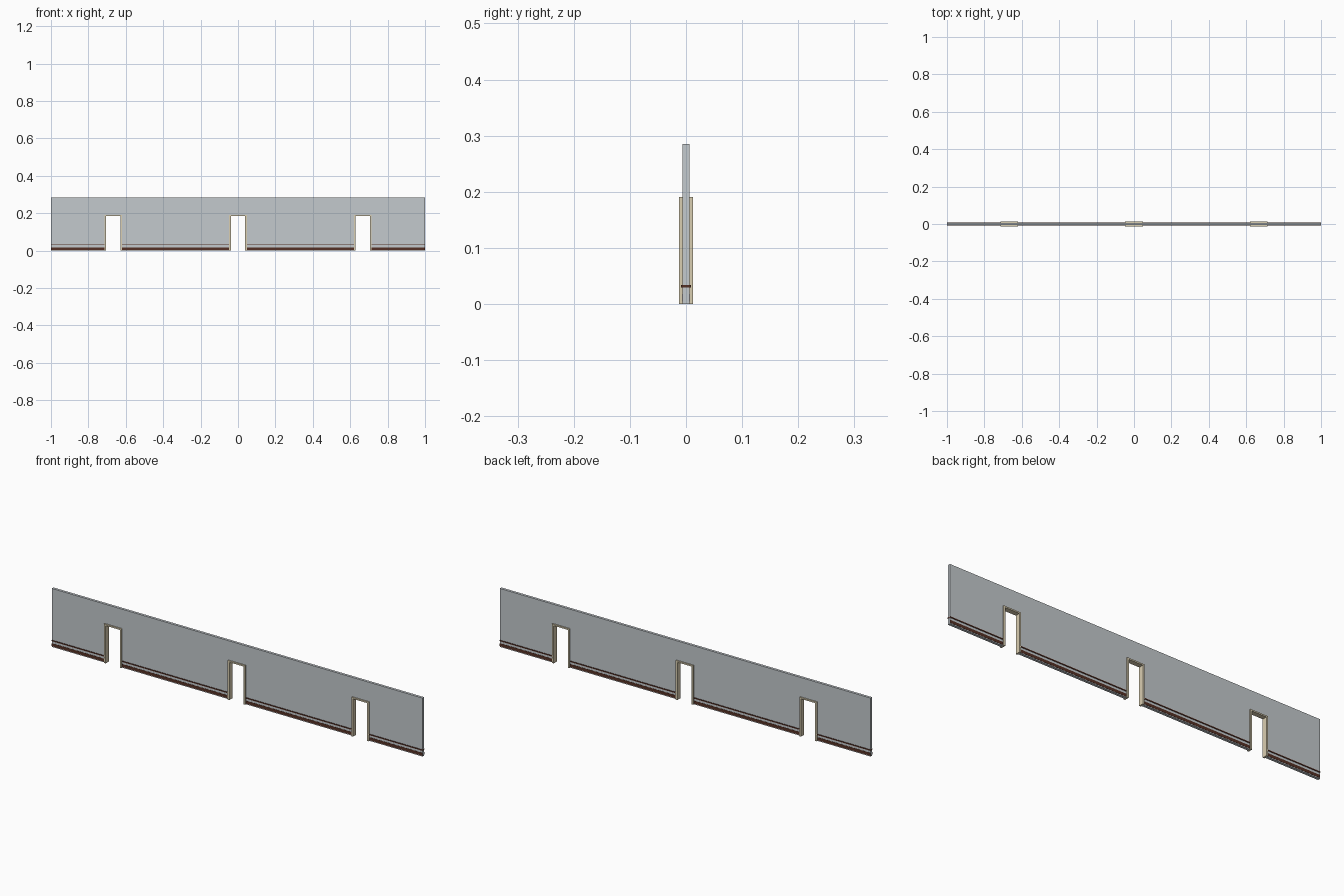
import bpy, bmesh

if "Cube" in bpy.data.objects:
    bpy.data.objects.remove(bpy.data.objects["Cube"])

def material(name, rgb):
    m = bpy.data.materials.new(name)
    m.diffuse_color = (*rgb, 1)
    m.use_nodes = True
    m.node_tree.nodes["Principled BSDF"].inputs["Base Color"].default_value = m.diffuse_color
    return m

GREY = material("wall grey", (0.55, 0.585, 0.61))
BEIGE = material("frame beige", (0.70, 0.62, 0.44))
BROWN = material("trim brown", (0.09, 0.03, 0.018))

DOORS = (-0.667, 0.0, 0.667)
HALF_IN, HALF_OUT = 0.0385, 0.047     # opening and frame half widths
TOP_IN, TOP_OUT = 0.184, 0.191        # opening and frame heights
WALL_H, WALL_Y = 0.285, 0.0063

def extrude_profile(name, pts, half_y, mat):
    """Extrude an x-z outline symmetrically along y."""
    bm = bmesh.new()
    face = bm.faces.new([bm.verts.new((x, -half_y, z)) for x, z in pts])
    res = bmesh.ops.extrude_face_region(bm, geom=[face])
    verts = [v for v in res["geom"] if isinstance(v, bmesh.types.BMVert)]
    bmesh.ops.translate(bm, verts=verts, vec=(0, 2 * half_y, 0))
    bmesh.ops.recalc_face_normals(bm, faces=bm.faces)
    me = bpy.data.meshes.new(name)
    bm.to_mesh(me)
    bm.free()
    me.materials.append(mat)
    ob = bpy.data.objects.new(name, me)
    bpy.context.collection.objects.link(ob)
    return ob

def strip(name, x0, x1, z0, z1, y0, y1, mat):
    """Box running along the wall, between y0 and y1."""
    ob = extrude_profile(name, [(x0, z0), (x1, z0), (x1, z1), (x0, z1)],
                         (y1 - y0) / 2, mat)
    ob.location.y = (y0 + y1) / 2

# Wall outline with the three doorways notched out
END = 0.9995
wall = [(-END, WALL_H), (-END, 0)]
for c in DOORS:
    wall += [(c - HALF_OUT, 0), (c - HALF_OUT, TOP_OUT),
             (c + HALF_OUT, TOP_OUT), (c + HALF_OUT, 0)]
wall += [(END, 0), (END, WALL_H)]
extrude_profile("wall", wall, WALL_Y, GREY)

# Door frames
for i, c in enumerate(DOORS):
    extrude_profile(f"door_frame_{i + 1}", [
        (c - HALF_OUT, 0), (c - HALF_IN, 0), (c - HALF_IN, TOP_IN),
        (c + HALF_IN, TOP_IN), (c + HALF_IN, 0), (c + HALF_OUT, 0),
        (c + HALF_OUT, TOP_OUT), (c - HALF_OUT, TOP_OUT)], 0.0121, BEIGE)

# Thin rail through each wall stretch, baseboard plates on both sides
starts = [-1] + [c + HALF_OUT for c in DOORS]
ends = [c - HALF_OUT for c in DOORS] + [1]
for i, (a, b) in enumerate(zip(starts, ends)):
    strip(f"rail_{i + 1}", a, b, 0.029, 0.034, -0.009, 0.009, BROWN)
    a, b = max(a, -END), min(b, END)
    for label, s in (("front", -1), ("back", 1)):
        y0, y1 = sorted((s * (WALL_Y - 0.001), s * 0.0072))
        strip(f"baseboard_{label}_{i + 1}", a, b, 0.004, 0.018, y0, y1, BROWN)
